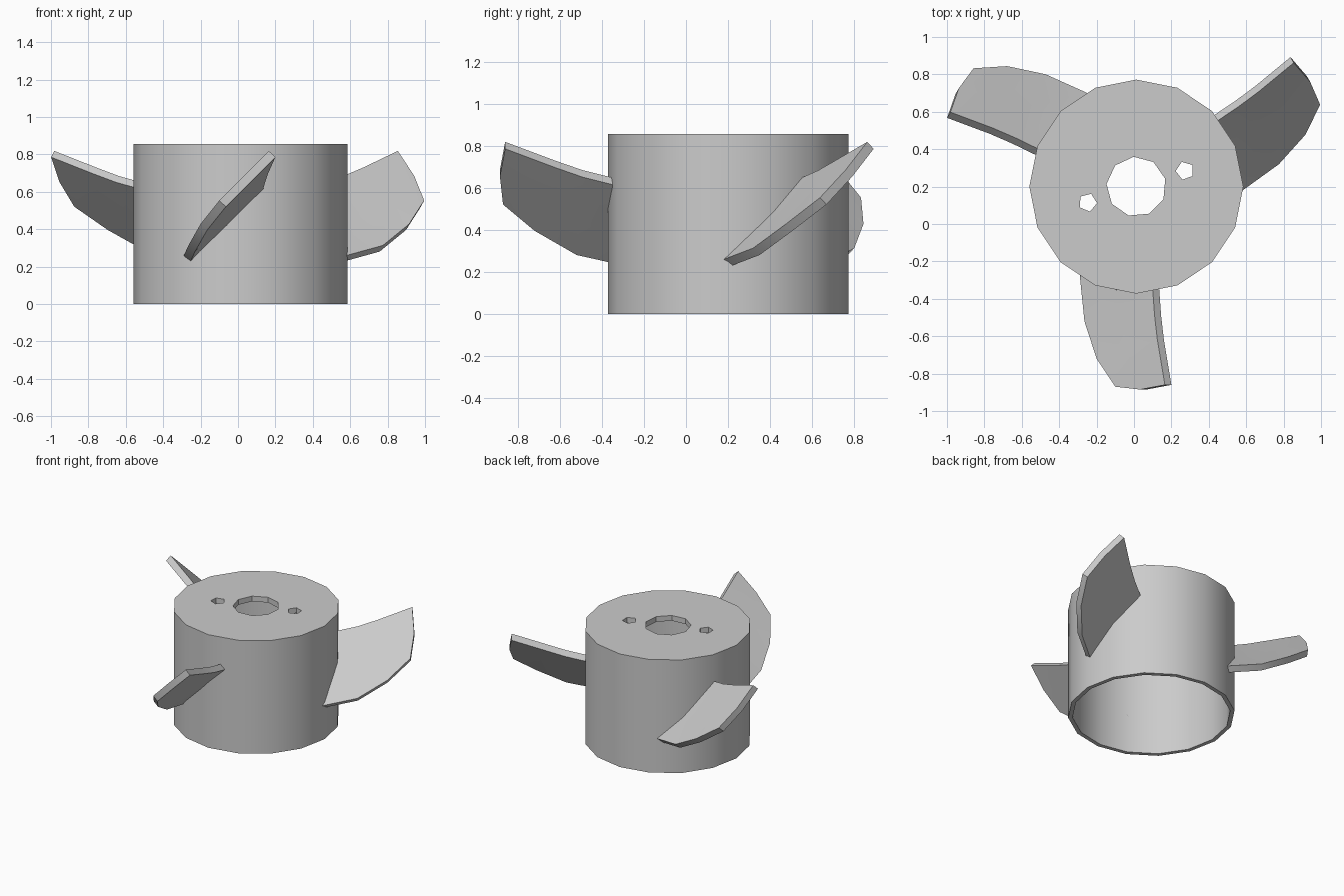
import bpy, bmesh
from math import radians
from mathutils import Matrix, Vector

if "Cube" in bpy.data.objects:
    bpy.data.objects.remove(bpy.data.objects["Cube"])

AXIS = Vector((0.0125, 0.2, 0))   # hub axis
RADIUS, HEIGHT = 0.572, 0.855
WALL, PLATE = 0.03, 0.04

grey = bpy.data.materials.new("plain grey")
grey.use_nodes = True
colour = (0.6, 0.6, 0.6, 1)
grey.diffuse_color = colour
grey.node_tree.nodes["Principled BSDF"].inputs["Base Color"].default_value = colour


def make(name, bm):
    bmesh.ops.recalc_face_normals(bm, faces=bm.faces)
    mesh = bpy.data.meshes.new(name)
    bm.to_mesh(mesh)
    bm.free()
    mesh.materials.append(grey)
    ob = bpy.data.objects.new(name, mesh)
    bpy.context.collection.objects.link(ob)
    return ob


def smooth(ob):
    bpy.ops.object.select_all(action="DESELECT")
    ob.select_set(True)
    bpy.context.view_layer.objects.active = ob
    bpy.ops.object.shade_smooth_by_angle(angle=radians(30))


def prism(name, centre, radius, sides, bottom, top, turn=0):
    bm = bmesh.new()
    place = Matrix.Translation((centre.x, centre.y, (bottom + top) / 2))
    bmesh.ops.create_cone(bm, cap_ends=True, segments=sides, radius1=radius,
                          radius2=radius, depth=top - bottom,
                          matrix=place @ Matrix.Rotation(radians(turn), 4, "Z"))
    return make(name, bm)


# Hub: a cup open underneath, with a shaft hole and two pin holes in its top
hub = prism("hub", AXIS, RADIUS, 16, 0, HEIGHT)
pin = Vector((0.26, 0.085, 0))
cutters = [
    prism("cavity_cutter", AXIS, RADIUS - WALL, 16, -0.2, HEIGHT - PLATE),
    prism("shaft_cutter", AXIS, 0.16, 9, 0.7, 1, 5),
    prism("left_pin_cutter", AXIS + pin, 0.05, 5, 0.7, 1, 20),
    prism("right_pin_cutter", AXIS - pin, 0.05, 5, 0.7, 1, 50),
]
bpy.context.view_layer.objects.active = hub
for cutter in cutters:
    cut = hub.modifiers.new("cut", "BOOLEAN")
    cut.operation, cut.solver, cut.object = "DIFFERENCE", "EXACT", cutter
    bpy.ops.object.modifier_apply(modifier=cut.name)
    bpy.data.objects.remove(cutter)
smooth(hub)

# Blade underside, root to tip: low edge, middle, high edge
low = [(-0.255, -0.275, 0.225), (-0.23, -0.52, 0.28),
       (-0.165, -0.72, 0.395), (-0.065, -0.87, 0.52)]
high = [(0.135, -0.35, 0.615), (0.145, -0.49, 0.65),
        (0.16, -0.62, 0.695), (0.2, -0.86, 0.785)]
bow = [-0.04, 0, -0.005, -0.02]
rows = []
for a, b, push in zip(low, high, bow):
    middle = (Vector(a) + Vector(b)) / 2 + Vector((0, push, 0))
    rows.append([Vector(a), middle, Vector(b)])
thickness = Vector((-0.035, 0, 0.033))


def blade(name, angle):
    bm = bmesh.new()
    layers = [[[bm.verts.new(p + shift) for p in row] for row in rows]
              for shift in (Vector(), thickness)]
    under, over = layers
    for layer in layers:
        for r, s in zip(layer, layer[1:]):
            for i in range(2):
                bm.faces.new((r[i], r[i + 1], s[i + 1], s[i]))

    # Rim joining the two skins
    def loop(g):
        return (g[0] + [r[2] for r in g[1:]] + g[-1][1::-1]
                + [r[0] for r in g[-2:0:-1]])
    u, o = loop(under), loop(over)
    for i in range(len(u)):
        j = (i + 1) % len(u)
        bm.faces.new((u[i], u[j], o[j], o[i]))
    turn = (Matrix.Translation(AXIS) @ Matrix.Rotation(radians(angle), 4, "Z")
            @ Matrix.Translation(-AXIS))
    bm.transform(turn)
    smooth(make(name, bm))


for name, angle in (("front_blade", 0), ("back_left_blade", 120),
                    ("back_right_blade", 240)):
    blade(name, angle)
